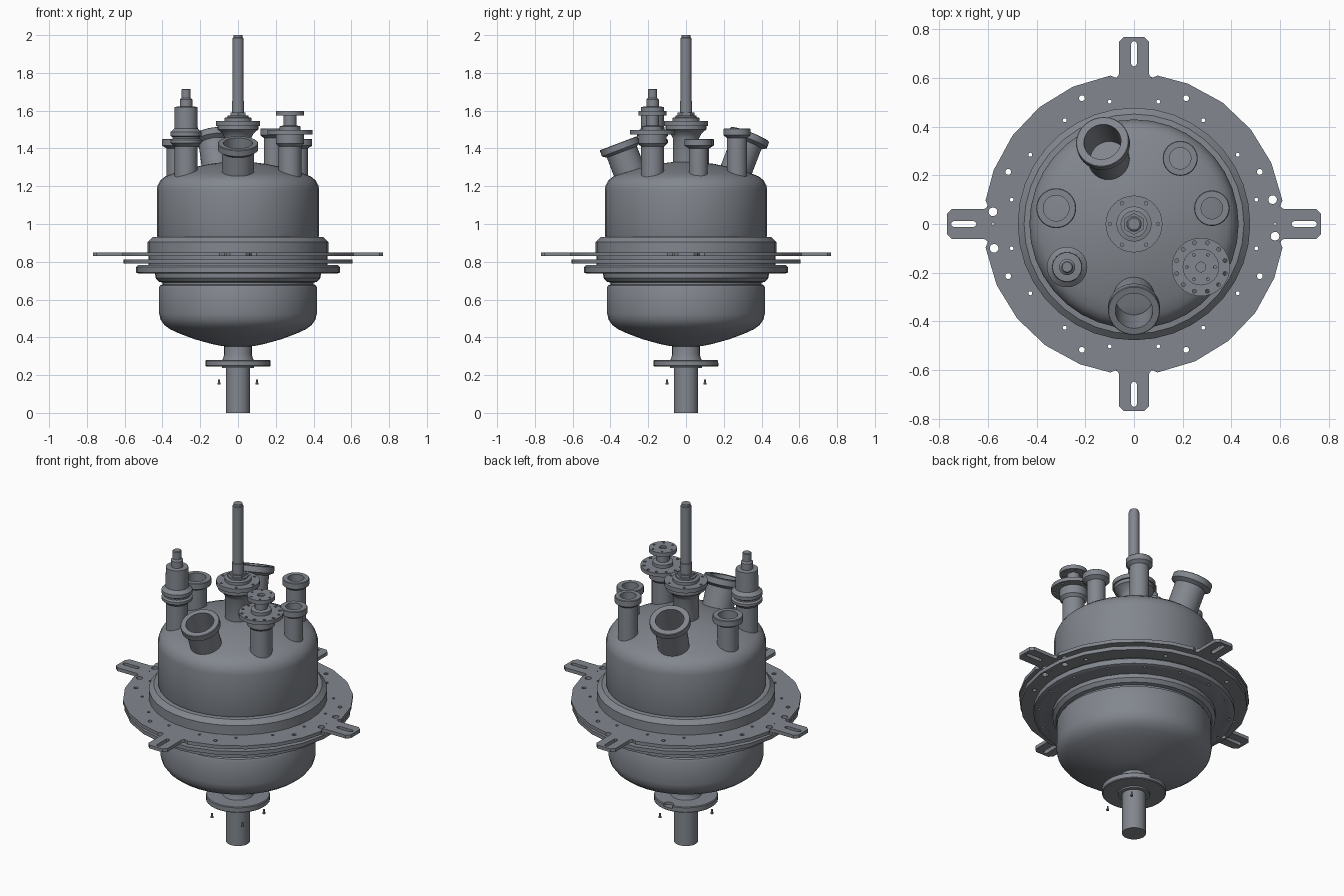
import bpy, bmesh
from math import sin, cos, pi, radians
from mathutils import Vector

if "Cube" in bpy.data.objects:
    bpy.data.objects.remove(bpy.data.objects["Cube"])

steel = bpy.data.materials.new("dark_steel")
steel.diffuse_color = (0.225, 0.243, 0.272, 1)
steel.use_nodes = True
steel.node_tree.nodes["Principled BSDF"].inputs["Base Color"].default_value = steel.diffuse_color


def finish(name, bm):
    bmesh.ops.remove_doubles(bm, verts=bm.verts, dist=1e-5)
    bmesh.ops.recalc_face_normals(bm, faces=bm.faces)
    me = bpy.data.meshes.new(name)
    bm.to_mesh(me)
    bm.free()
    me.materials.append(steel)
    ob = bpy.data.objects.new(name, me)
    bpy.context.collection.objects.link(ob)
    return ob


def lathe(name, profile, loc=(0, 0, 0), axis=(0, 0, 1), seg=32, closed=False, turn=0.0):
    """Revolve (radius, height) points around an axis through loc."""
    bm = bmesh.new()
    rings = [[bm.verts.new((r * cos(turn + 2 * pi * i / seg), r * sin(turn + 2 * pi * i / seg), z))
              for i in range(seg)] for r, z in profile]
    pairs = list(zip(rings, rings[1:]))
    if closed:
        pairs.append((rings[-1], rings[0]))
    else:
        bm.faces.new(rings[0])
        bm.faces.new(rings[-1])
    for a, b in pairs:
        for i in range(seg):
            j = (i + 1) % seg
            bm.faces.new((a[i], a[j], b[j], b[i]))
    ob = finish(name, bm)
    ob.location = loc
    ob.rotation_mode = 'QUATERNION'
    ob.rotation_quaternion = Vector(axis).normalized().to_track_quat('Z', 'Y')
    return ob


def add_prism(bm, pts, z0, z1):
    lo = [bm.verts.new((x, y, z0)) for x, y in pts]
    hi = [bm.verts.new((x, y, z1)) for x, y in pts]
    bm.faces.new(lo[::-1])
    bm.faces.new(hi)
    for i in range(len(pts)):
        j = (i + 1) % len(pts)
        bm.faces.new((lo[i], lo[j], hi[j], hi[i]))


def circle(x, y, r, n=12):
    return [(x + r * cos(2 * pi * i / n), y + r * sin(2 * pi * i / n)) for i in range(n)]


def bolt_circle(cx, cy, rad, count, r, start=0.0):
    return [circle(cx + rad * cos(radians(start) + 2 * pi * i / count),
                   cy + rad * sin(radians(start) + 2 * pi * i / count), r) for i in range(count)]


def drill(obs, outlines, z0, z1):
    bm = bmesh.new()
    for o in outlines:
        add_prism(bm, o, z0, z1)
    cutter = finish("hole_cutter", bm)
    cutter.hide_render = True
    for ob in obs:
        m = ob.modifiers.new("holes", 'BOOLEAN')
        m.operation, m.solver, m.object = 'DIFFERENCE', 'EXACT', cutter
        bpy.context.view_layer.objects.active = ob
        bpy.ops.object.modifier_apply(modifier=m.name)
    bpy.data.objects.remove(cutter)


def nozzle(name, tip, axis, pipe, flange, bore, length, thick=0.035):
    """Hollow pipe stub with a clamp collar; tip is the centre of its mouth."""
    prof = [(bore, -length), (pipe, -length), (pipe, -thick - 0.015), (flange, -thick),
            (flange, -0.003), (flange - 0.003, 0), (bore, 0)]
    return lathe(name, prof, tip, axis, 32, closed=True)


# upper vessel with domed lid and stepped skirt
lathe("upper_vessel", [(0.43, 0.76), (0.478, 0.835), (0.478, 0.905), (0.452, 0.93), (0.427, 0.932),
      (0.43, 0.94), (0.43, 1.18), (0.425, 1.205), (0.41, 1.232), (0.385, 1.252), (0.34, 1.27),
      (0.25, 1.297), (0.15, 1.318), (0.07, 1.328), (0, 1.331)], seg=36)

# lower vessel with dished bottom
lathe("lower_vessel", [(0, 0.35), (0.08, 0.353), (0.14, 0.365), (0.23, 0.39), (0.31, 0.42), (0.36, 0.443),
      (0.39, 0.465), (0.41, 0.493), (0.417, 0.525), (0.417, 0.665), (0.412, 0.675), (0.40, 0.68),
      (0.40, 0.69), (0.42, 0.695), (0.437, 0.715), (0.44, 0.75), (0, 0.75)], seg=36)


# mounting ring with four slotted tabs
def rot(p, k):
    for _ in range(k):
        p = (-p[1], p[0])
    return p


outline, slots = [], []
for k in range(4):
    tab = [(0.60, -0.072), (0.615, -0.062), (0.748, -0.062), (0.768, -0.042),
           (0.768, 0.042), (0.748, 0.062), (0.615, 0.062), (0.60, 0.072)]
    arc = [(0.618 * cos(radians(a)), 0.618 * sin(radians(a))) for a in (9, 24, 39, 54, 69, 81)]
    outline += [rot(p, k) for p in tab + arc]
    slot = [(0.74 + 0.012 * cos(radians(a)), 0.012 * sin(radians(a))) for a in range(-90, 91, 30)]
    slot += [(0.66 + 0.012 * cos(radians(a)), 0.012 * sin(radians(a))) for a in range(90, 271, 30)]
    slots.append([rot(p, k) for p in slot])
bm = bmesh.new()
add_prism(bm, outline, 0.83, 0.85)
ring = finish("mounting_ring", bm)
backing = lathe("backing_ring", [(0.609, 0.79), (0.609, 0.812)], seg=24, turn=radians(9))
clamp = lathe("clamp_ring", [(0.525, 0.737), (0.54, 0.743), (0.54, 0.772), (0.53, 0.782)], seg=36)
lathe("gasket_ring", [(0.475, 0.775), (0.475, 0.835)], seg=36)
holes = bolt_circle(0, 0, 0.56, 8, 0.012, 22.5) + bolt_circle(0, 0, 0.513, 16, 0.008, 11.25)
for x, y in ((-0.58, 0.05), (-0.575, -0.10), (0.57, 0.10), (0.58, -0.05)):
    holes.append(circle(x, y, 0.018))
holes += [circle(s * 0.58, 0, 0.004, 8) for s in (-1, 1)]
drill([ring, backing, clamp], slots + holes + [circle(0, 0, 0.425, 36)], 0.7, 0.9)

# bottom outlet: neck, notched flange, pipe and three screws
lathe("outlet_neck", [(0.073, 0.38), (0.073, 0.31), (0.078, 0.29), (0.085, 0.275)])
flange = lathe("outlet_flange", [(0.085, 0.237), (0.085, 0.246), (0.168, 0.246), (0.172, 0.25),
                                 (0.172, 0.276), (0.168, 0.28)])
drill([flange], [circle(0, 0.165, 0.03)], 0.265, 0.3)
lathe("outlet_pipe", [(0.064, 0), (0.064, 0.25)])
for sx, sy in ((-1, -1), (1, -1), (1, 1)):
    lathe("outlet_screw", [(0.008, 0.15), (0.008, 0.158), (0.005, 0.163), (0.005, 0.176)],
          (0.1 * sx, 0.1 * sy, 0), seg=8)

# open nozzles on the lid
nozzle("front_nozzle", (0, -0.357, 1.428), (0, -0.355, 0.935), 0.085, 0.107, 0.077, 0.26)
nozzle("rear_nozzle", (-0.13, 0.338, 1.473), (-0.13, 0.36, 0.93), 0.085, 0.11, 0.077, 0.28)
nozzle("rear_right_nozzle", (0.19, 0.27, 1.505), (0, 0, 1), 0.053, 0.072, 0.044, 0.27)
nozzle("right_nozzle", (0.32, 0.065, 1.45), (0, 0, 1), 0.05, 0.073, 0.044, 0.24)
nozzle("left_nozzle", (-0.32, 0.065, 1.45), (0, 0, 1), 0.058, 0.082, 0.053, 0.24)

# capped instrument tower, front left
lathe("instrument_tower", [(0.06, 1.22), (0.06, 1.41), (0.083, 1.43), (0.083, 1.445), (0.072, 1.452),
      (0.072, 1.46), (0.083, 1.467), (0.083, 1.487), (0.062, 1.505), (0.06, 1.62), (0.033, 1.622),
      (0.033, 1.66), (0.024, 1.668), (0.024, 1.712), (0.02, 1.716)], (-0.275, -0.177, 0))

# valve port with drilled disc, front right
px, py = 0.275, -0.177
lathe("valve_pipe", [(0.06, 1.2), (0.06, 1.41), (0.075, 1.425), (0.075, 1.478)], (px, py, 0))
disc = lathe("valve_disc", [(0.12, 1.475), (0.12, 1.497)], (px, py, 0))
lathe("valve_stem", [(0.055, 1.49), (0.055, 1.517), (0.034, 1.522), (0.034, 1.577)], (px, py, 0))
cap = lathe("valve_cap", [(0.075, 1.575), (0.075, 1.598), (0.02, 1.598), (0.02, 1.585), (0, 1.585)], (px, py, 0))
drill([disc], bolt_circle(px, py, 0.103, 12, 0.008, 15), 1.4, 1.55)
drill([cap], bolt_circle(px, py, 0.058, 6, 0.006), 1.5, 1.65)

# central agitator drive
lathe("drive_neck", [(0.07, 1.3), (0.07, 1.455), (0.08, 1.475), (0.1, 1.495), (0.108, 1.5), (0.108, 1.52)])
drive = lathe("drive_flange", [(0.117, 1.52), (0.117, 1.545)])
drill([drive], bolt_circle(0, 0, 0.099, 6, 0.007), 1.53, 1.6)
lathe("drive_seal", [(0.072, 1.54), (0.072, 1.562), (0.055, 1.566), (0.055, 1.575)])
lathe("drive_nut", [(0.045, 1.57), (0.045, 1.59)], seg=6, turn=radians(30))
lathe("drive_shaft", [(0.032, 1.58), (0.032, 1.65), (0.029, 1.652), (0.029, 1.985), (0.024, 1.987), (0.024, 2.0)], seg=24)

# smooth round walls, keep crisp edges
for ob in bpy.data.objects:
    ob.select_set(True)
bpy.context.view_layer.objects.active = ring
bpy.ops.object.shade_smooth_by_angle(angle=radians(30))
